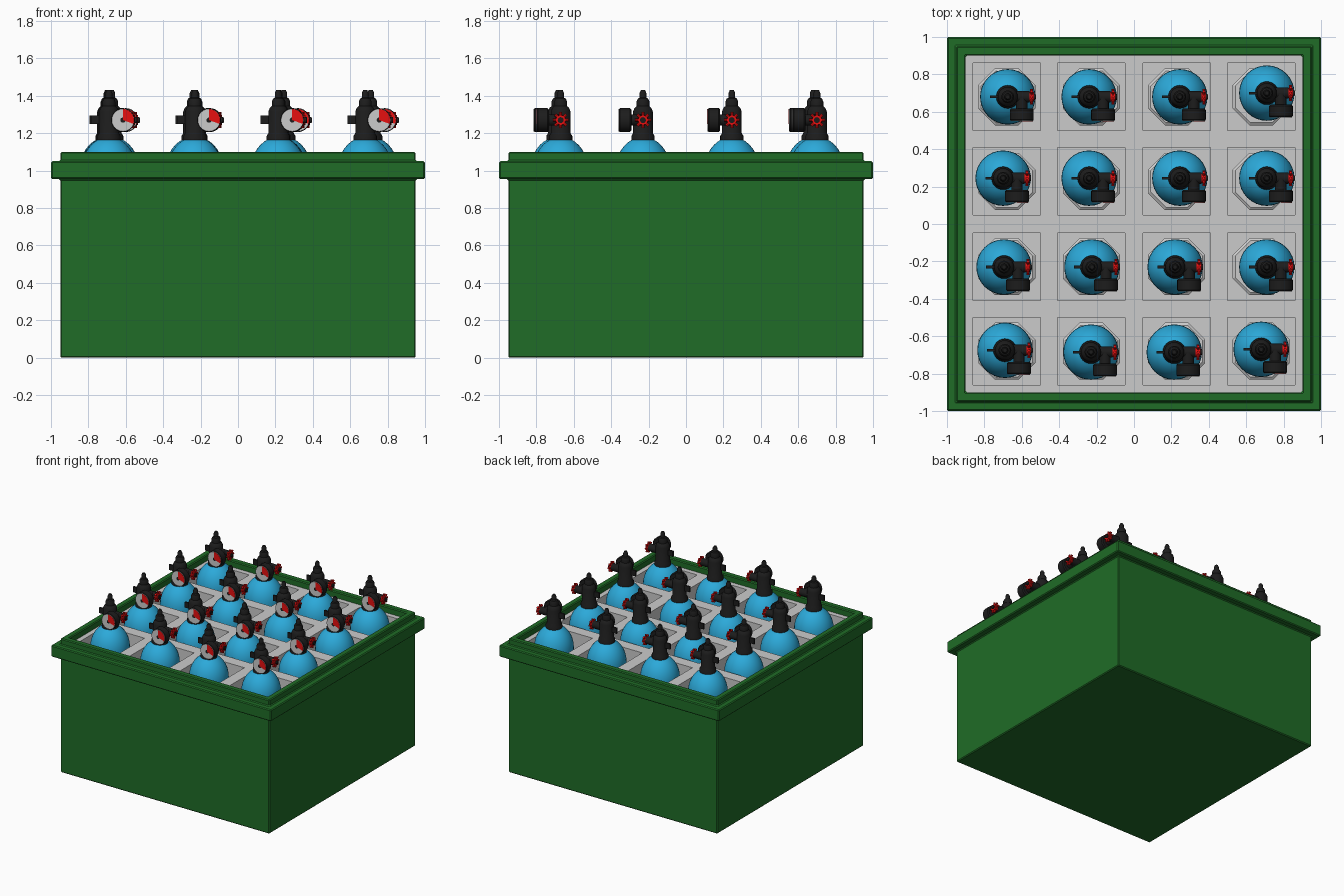
import bpy, bmesh, math
from mathutils import Matrix, Vector

if "Cube" in bpy.data.objects:
    bpy.data.objects.remove(bpy.data.objects["Cube"])


def material(name, rgb):
    m = bpy.data.materials.new(name)
    m.diffuse_color = (*rgb, 1)
    m.use_nodes = True
    m.node_tree.nodes["Principled BSDF"].inputs["Base Color"].default_value = m.diffuse_color
    return m


GREEN = material("green", (0.014, 0.15, 0.02))
BLUE = material("blue", (0.025, 0.40, 0.70))
BLACK = material("black", (0.012, 0.012, 0.012))
RED = material("red", (0.8, 0.005, 0.005))
PALE = material("pale", (0.6, 0.6, 0.6))
UP = Matrix()
TO_X = Matrix.Rotation(math.pi / 2, 4, 'Y')      # local z -> +x
TO_FRONT = Matrix.Rotation(math.pi / 2, 4, 'X')  # local z -> -y


def rings(bm, loops):
    rows = [[bm.verts.new(p) for p in loop] for loop in loops]
    n = len(rows[0])
    for a, b in zip(rows, rows[1:]):
        for i in range(n):
            j = (i + 1) % n
            bm.faces.new((a[i], a[j], b[j], b[i]))
    bm.faces.new(rows[0][::-1])
    bm.faces.new(rows[-1])


def lathe(bm, profile, rot=UP, at=(0, 0, 0), n=24):
    m = Matrix.Translation(at) @ rot
    rings(bm, [[m @ Vector((r * math.cos(2 * math.pi * i / n),
                            r * math.sin(2 * math.pi * i / n), z))
                for i in range(n)] for r, z in profile])


def box(bm, lo, hi):
    x, y, X, Y = lo[0], lo[1], hi[0], hi[1]
    rings(bm, [[(x, y, z), (X, y, z), (X, Y, z), (x, Y, z)] for z in (lo[2], hi[2])])


def mesh_from(name, bm, mat=None, smooth=True):
    bmesh.ops.recalc_face_normals(bm, faces=bm.faces)
    if smooth:
        for f in bm.faces:
            f.smooth = True
        for e in bm.edges:
            e.smooth = e.calc_face_angle(0) < math.radians(35)
    me = bpy.data.meshes.new(name)
    bm.to_mesh(me)
    bm.free()
    if mat:
        me.materials.append(mat)
    return me


def place(name, me, loc=(0, 0, 0)):
    ob = bpy.data.objects.new(name, me)
    ob.location = loc
    bpy.context.collection.objects.link(ob)
    return ob


# Crate: stepped square profile, outside then inside
bm = bmesh.new()
profile = [(.95, 0), (.95, .955), (1, .955), (1, 1.05), (.95, 1.05),
           (.95, 1.1), (.9, 1.1), (.9, .03)]
rings(bm, [[(-h, -h, z), (h, -h, z), (h, h, z), (-h, h, z)] for h, z in profile])
crate = place("crate", mesh_from("crate", bm, GREEN, False))
bev = crate.modifiers.new("soft_edges", 'BEVEL')
bev.width, bev.segments = 0.007, 1

# Divider tray: grid of cells with the pockets pushed down
bm = bmesh.new()
cuts = [-.9, -.86, -.5, -.408, -.048, .048, .408, .5, .86, .9]
vs = [[bm.verts.new((x, y, 1.05)) for y in cuts] for x in cuts]
pockets = []
for i in range(9):
    for j in range(9):
        f = bm.faces.new((vs[i][j], vs[i + 1][j], vs[i + 1][j + 1], vs[i][j + 1]))
        if i % 2 and j % 2:
            pockets.append(f)
low = bmesh.ops.extrude_discrete_faces(bm, faces=pockets)["faces"]
bmesh.ops.translate(bm, verts=list({v for f in low for v in f.verts}), vec=(0, 0, -1))
me = bpy.data.meshes.new("divider_tray")
bm.to_mesh(me)
bm.free()
place("divider_tray", me)

# Bottle: cylinder with an elliptical shoulder
bm = bmesh.new()
dome = [(.148 * math.cos(a), 1.0 + .18 * math.sin(a))
        for a in [math.radians(10 * k) for k in range(8)]]
lathe(bm, [(.12, .07), (.148, .1)] + dome + [(.045, 1.172)], n=32)
bottle = mesh_from("bottle", bm, BLUE)

# Foot: faceted base under the bottle
bm = bmesh.new()
lathe(bm, [(.16, .05), (.165, .07), (.165, .17), (.15, .18)],
      Matrix.Rotation(math.pi / 8, 4, 'Z'), n=8)
foot = mesh_from("foot", bm, None, False)

# Valve: stem with pointed cap, side arm, rear lever, gauge housing
bm = bmesh.new()
lathe(bm, [(.062, 1.15), (.062, 1.185), (.053, 1.2), (.053, 1.315), (.045, 1.335),
           (.034, 1.345), (.034, 1.37), (.027, 1.385), (.018, 1.39),
           (.018, 1.415), (.011, 1.43)])
lathe(bm, [(.03, 0), (.03, .115)], TO_X, (0, 0, 1.27), 16)
lathe(bm, [(.012, 0), (.012, .13)], TO_X, (.02, 0, 1.27), 12)
lathe(bm, [(.016, .12), (.016, .148)], TO_X, (0, 0, 1.27), 12)
box(bm, (-.095, -.007, 1.25), (-.04, .007, 1.295))
lathe(bm, [(.03, .0), (.03, .07)], TO_FRONT, (.075, 0, 1.27), 16)
lathe(bm, [(.056, .062), (.064, .07), (.064, .122), (.058, .13), (.052, .13), (.052, .124)],
      TO_FRONT, (.075, 0, 1.27), 24)
lathe(bm, [(.014, .12), (.014, .131)], TO_FRONT, (.075, 0, 1.27), 12)
valve = mesh_from("valve", bm, BLACK)

# Gauge dial with a red quarter
bm = bmesh.new()
lathe(bm, [(.06, .123), (.06, .1305)], TO_FRONT, (.075, 0, 1.27), 24)
dial = mesh_from("gauge_dial", bm, PALE)
bm = bmesh.new()
arc = [(.075, 1.27)] + [(.075 + .059 * math.cos(a), 1.27 + .059 * math.sin(a))
                        for a in [math.radians(-20 + 11 * k) for k in range(11)]]
rings(bm, [[(x, y, z) for x, z in arc] for y in (-.13, -.1315)])
sector = mesh_from("gauge_red_zone", bm, RED, False)

# Handwheel: hub with eight short spokes
bm = bmesh.new()
lathe(bm, [(.026, .115), (.026, .14)], TO_X, (0, 0, 1.27), 16)
for k in range(8):
    r = Matrix.Rotation(k * math.pi / 4, 4, 'X')
    lathe(bm, [(.008, .02), (.008, .042)], r, Vector((.128, 0, 1.27)), 8)
wheel = mesh_from("handwheel", bm, RED)

# Sixteen bottles, each standing slightly off its pocket centre
spots = [(-.675, .68), (-.24, .68), (.245, .68), (.71, .70),
         (-.70, .245), (-.24, .245), (.245, .245), (.71, .245),
         (-.695, -.23), (-.225, -.23), (.22, -.23), (.71, -.23),
         (-.69, -.675), (-.23, -.685), (.215, -.685), (.68, -.67)]
for x, y in spots:
    for part in (bottle, valve, dial, sector, wheel):
        place(part.name, part, (x, y, 0))
    place("foot", foot, (math.copysign(.68 if abs(x) > .4 else .228, x),
                         math.copysign(.68 if abs(y) > .4 else .228, y), 0))
